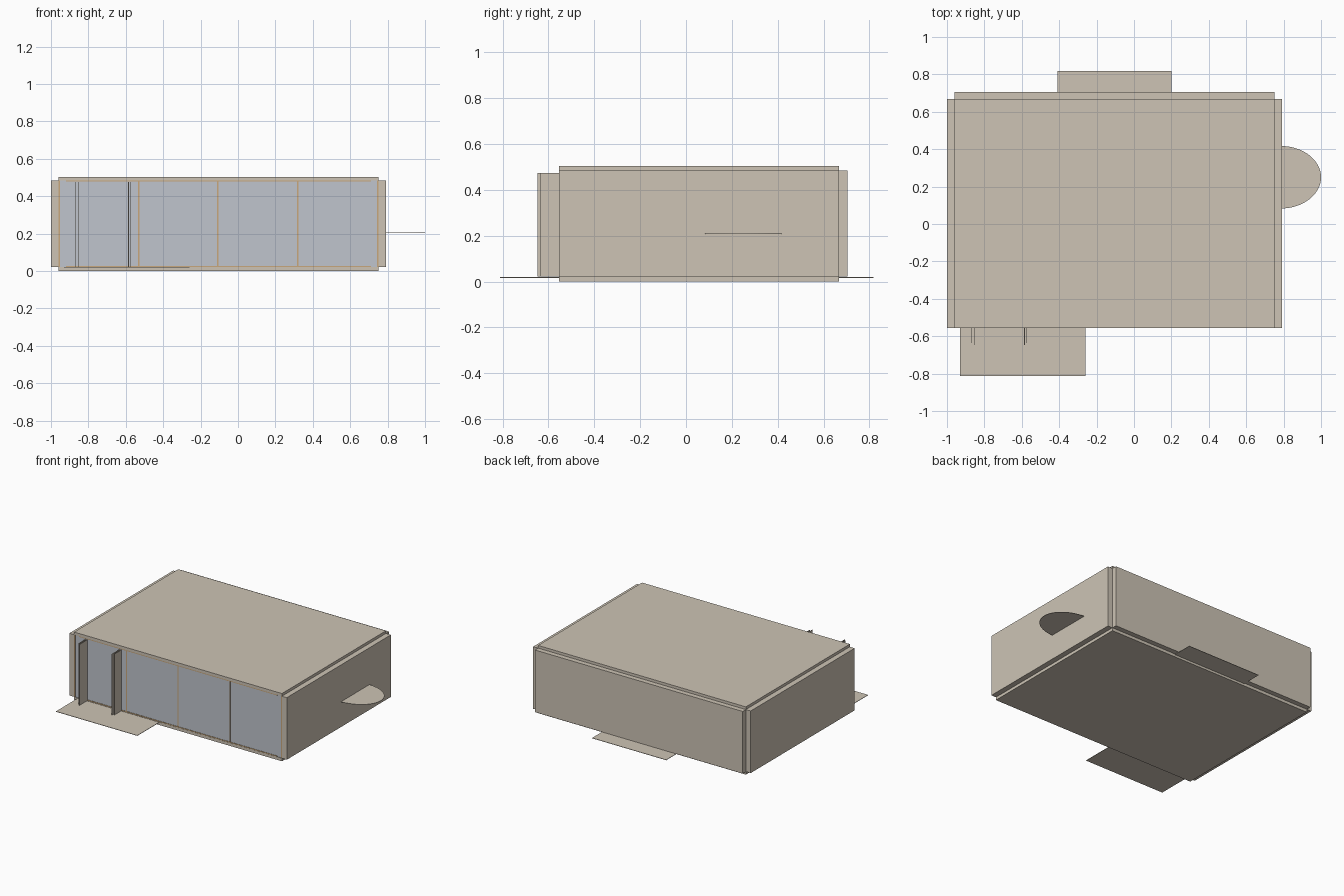
import bpy, bmesh, math

if "Cube" in bpy.data.objects:
    bpy.data.objects.remove(bpy.data.objects["Cube"])


def material(name, rgb):
    m = bpy.data.materials.new(name)
    m.diffuse_color = (*rgb, 1)
    m.use_nodes = True
    m.node_tree.nodes["Principled BSDF"].inputs["Base Color"].default_value = m.diffuse_color
    return m


TAN = material("warm beige", (0.61, 0.55, 0.46))
GLASS = material("grey blue glass", (0.53, 0.56, 0.61))
WOOD = material("light wood", (0.58, 0.39, 0.20))


def finish(name, bm, mat):
    me = bpy.data.meshes.new(name)
    bmesh.ops.recalc_face_normals(bm, faces=bm.faces)
    bm.to_mesh(me)
    bm.free()
    me.materials.append(mat)
    ob = bpy.data.objects.new(name, me)
    bpy.context.collection.objects.link(ob)
    return ob


def box(name, x, y, z, mat=TAN):
    """Box from (min, max) ranges."""
    bm = bmesh.new()
    bmesh.ops.create_cube(bm, size=1)
    for v in bm.verts:
        for i, (a, b) in enumerate((x, y, z)):
            v.co[i] = a if v.co[i] < 0 else b
    return finish(name, bm, mat)


def plate(name, outline, z, thickness=0.003, mat=TAN):
    """Thin horizontal sheet from an outline."""
    bm = bmesh.new()
    f = bm.faces.new([bm.verts.new((x, y, z - thickness)) for x, y in outline])
    top = bmesh.ops.extrude_face_region(bm, geom=[f])["geom"]
    for v in top:
        if isinstance(v, bmesh.types.BMVert):
            v.co.z = z
    return finish(name, bm, mat)


X0, X1 = -0.96, 0.75        # inner faces of the side walls
Y0, Y1 = -0.555, 0.668      # open front and inner face of the back wall
Z0, Z1 = 0.022, 0.484       # top of floor, underside of roof

# Shell panels, with the outer corners left notched
box("floor", (X0, X1), (Y0, Y1), (0, Z0))
box("roof", (X0, X1), (Y0, Y1), (Z1, 0.504))
box("left_wall", (-1.0, X0), (Y0, Y1), (Z0, Z1))
box("right_wall", (X1, 0.79), (Y0, Y1), (Z0, Z1))
box("back_wall", (X0, X1), (Y1, 0.705), (Z0, Z1))

# Glazed front with wooden frame strips
box("front_glass", (X0, X1), (Y0 + 0.004, Y0 + 0.012), (Z0, Z1), GLASS)
for i, x in enumerate((X0 + 0.004, -0.53, -0.107, 0.32, X1 - 0.004)):
    box(f"mullion_{i}", (x - 0.004, x + 0.004), (Y0 + 0.001, Y0 + 0.01), (Z0, Z1), WOOD)
for name, z in (("bottom_rail", Z0 + 0.003), ("top_rail", Z1 - 0.003)):
    box(name, (X0 + 0.04, X1 - 0.04), (Y0 + 0.001, Y0 + 0.01), (z - 0.003, z + 0.003), WOOD)

# Entrance fins: a long inner and a short outer board on each side
CENTRE = -0.72
for side, s in (("left", -1), ("right", 1)):
    for part, d, y in (("inner", 0.134, -0.648), ("outer", 0.147, -0.635)):
        x = CENTRE + s * d
        box(f"{side}_{part}_fin", (x - 0.002, x + 0.002), (y, Y0 + 0.004), (Z0, 0.475))

# Ground pads at front and back
plate("front_pad", [(-0.93, -0.812), (-0.26, -0.812), (-0.26, Y0), (-0.93, Y0)], 0.02)
plate("back_pad", [(-0.41, Y1), (0.20, Y1), (0.20, 0.818), (-0.41, 0.818)], 0.02)

# Half-oval shelf on the right wall
N = 32
oval = [(0.785 + 0.215 * math.cos(t), 0.25 + 0.167 * math.sin(t))
        for t in (math.pi * (i / N - 0.5) for i in range(N + 1))]
plate("side_shelf", oval, 0.21)
